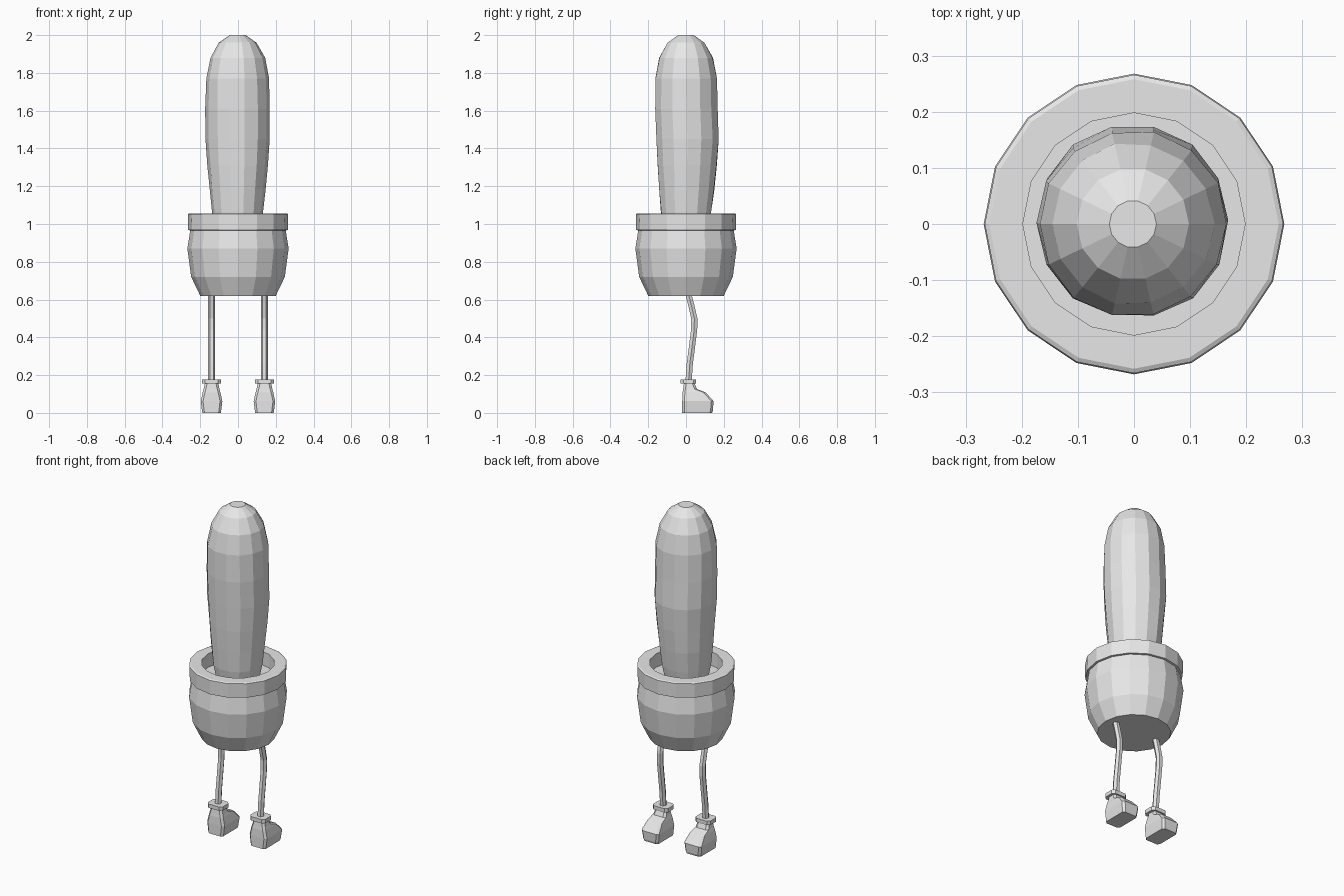
import bpy, bmesh, math, random
from mathutils import Vector

random.seed(4)
if "Cube" in bpy.data.objects:
    bpy.data.objects.remove(bpy.data.objects["Cube"], do_unlink=True)

GREY = (0.8, 0.8, 0.8, 1)
mat = bpy.data.materials.new("light grey")
mat.use_nodes = True
mat.diffuse_color = GREY
mat.node_tree.nodes["Principled BSDF"].inputs["Base Color"].default_value = GREY


def loft(name, rings, caps=True, closed=False):
    """Join rings of points, in order, into one flat-shaded object."""
    bm = bmesh.new()
    loops = [[bm.verts.new(p) for p in ring] for ring in rings]
    pairs = list(zip(loops, loops[1:]))
    if closed:
        pairs.append((loops[-1], loops[0]))
    for a, b in pairs:
        n = len(a)
        for i in range(n):
            j = (i + 1) % n
            bm.faces.new((a[i], a[j], b[j], b[i]))
    if caps and not closed:
        bm.faces.new(loops[0])
        bm.faces.new(loops[-1])
    bmesh.ops.recalc_face_normals(bm, faces=bm.faces)
    mesh = bpy.data.meshes.new(name)
    bm.to_mesh(mesh)
    bm.free()
    mesh.materials.append(mat)
    obj = bpy.data.objects.new(name, mesh)
    bpy.context.scene.collection.objects.link(obj)
    return obj


def circle(r, z, sides, x=0, y=0, wobble=0):
    pts = []
    for i in range(sides):
        a = math.tau * i / sides
        q = r * (1 + random.uniform(-wobble, wobble))
        pts.append(Vector((x + q * math.cos(a), y + q * math.sin(a), z)))
    return pts


def rounded_box(x, hx, y0, y1, z, cut):
    """Rectangle ring with cut corners."""
    c = cut
    return [(x - hx + c, y0, z), (x + hx - c, y0, z), (x + hx, y0 + c, z),
            (x + hx, y1 - c, z), (x + hx - c, y1, z), (x - hx + c, y1, z),
            (x - hx, y1 - c, z), (x - hx, y0 + c, z)]


# Cactus column, slightly uneven, radius then height then lean
cactus = [(0.115, 0.95, 0), (0.135, 1.06, 0), (0.148, 1.18, 0.004),
          (0.16, 1.31, 0.006), (0.17, 1.45, 0.008), (0.17, 1.61, 0.002),
          (0.167, 1.77, 0), (0.145, 1.88, 0), (0.1, 1.96, 0), (0.042, 2.0, 0)]
loft("cactus_body", [circle(r, z, 14, -0.002, y, 0.012 if z < 1.9 else 0)
                     for r, z, y in cactus])

# Rounded pot, rim ring and soil
pot = [(0.2, 0.62), (0.248, 0.72), (0.268, 0.87), (0.252, 0.97)]
loft("pot", [circle(r, z, 16) for r, z in pot])
rim = [(0.245, 0.965), (0.264, 0.968), (0.266, 1.052), (0.258, 1.056),
       (0.198, 1.056), (0.198, 0.965)]
loft("pot_rim", [circle(r, z, 16) for r, z in rim], closed=True)
loft("soil", [circle(0.2, 0.96, 16), circle(0.2, 0.975, 16)])

# Bent legs, ankle cuffs and boots
leg_path = [(0.01, 0.64), (0.028, 0.57), (0.044, 0.5), (0.043, 0.44),
            (0.033, 0.36), (0.02, 0.26), (0.013, 0.16)]
boot = [(0.049, -0.02, 0.138, 0), (0.051, -0.02, 0.142, 0.012),
        (0.057, -0.02, 0.146, 0.062), (0.047, -0.018, 0.105, 0.108),
        (0.042, -0.015, 0.058, 0.126), (0.035, -0.011, 0.045, 0.158)]
for side, x in (("left", 0.14), ("right", -0.14)):
    loft(side + "_leg", [circle(0.019, z, 6, x, y) for y, z in leg_path])
    loft(side + "_cuff", [rounded_box(x, 0.05, -0.028, 0.054, z, 0.015)
                          for z in (0.155, 0.178)])
    loft(side + "_boot", [rounded_box(x, hx, y0, y1, z, 0.012)
                          for hx, y0, y1, z in boot])
